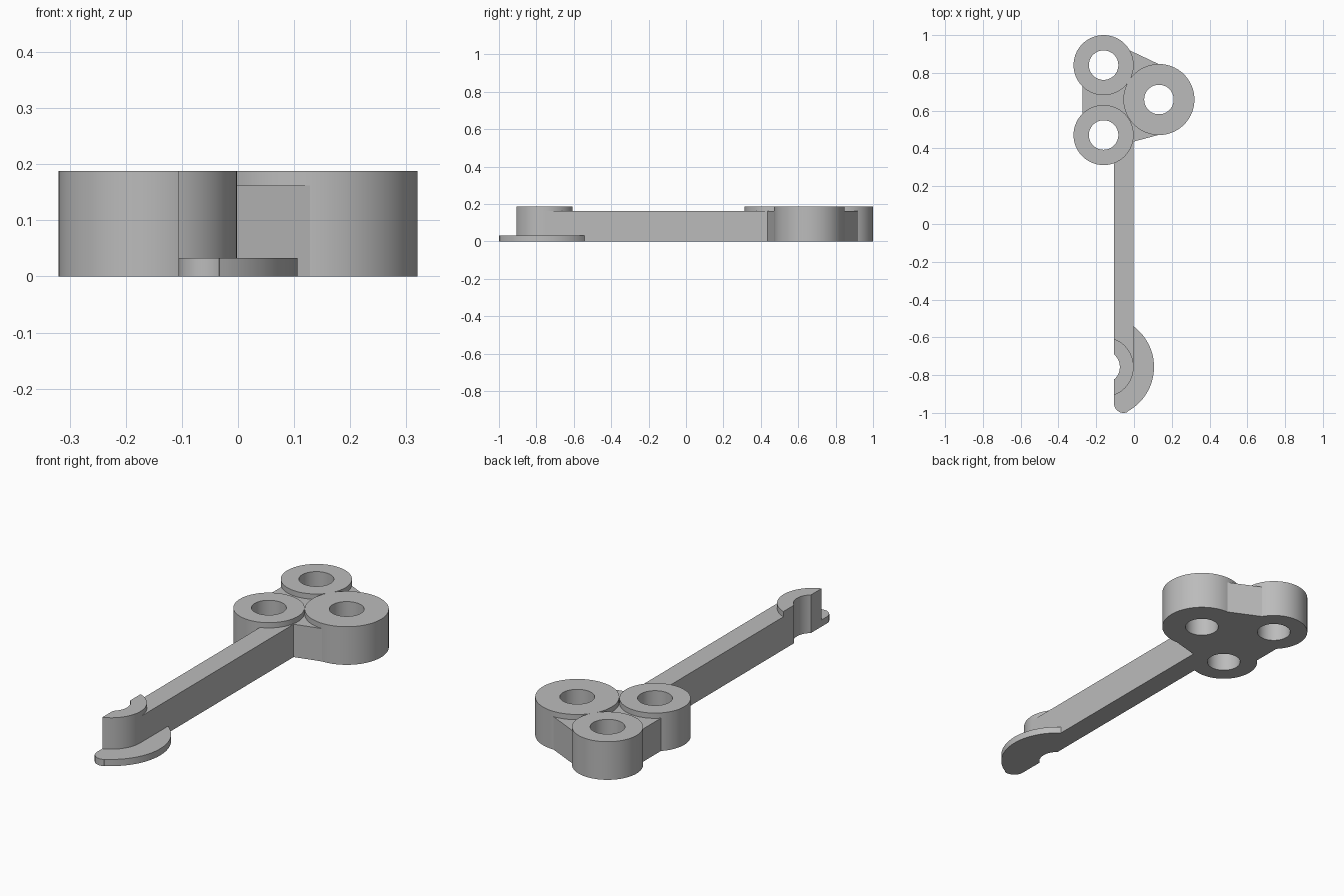
import bpy
import bmesh
from math import cos, sin, radians, asin, acos, degrees, atan2

cube = bpy.data.objects.get("Cube")
if cube:
    bpy.data.objects.remove(cube, do_unlink=True)

grey = bpy.data.materials.new("plain_grey")
grey.use_nodes = True
colour = (0.5, 0.5, 0.5, 1)
grey.diffuse_color = colour
grey.node_tree.nodes["Principled BSDF"].inputs["Base Color"].default_value = colour

FULL, LOW, THIN = 0.188, 0.162, 0.033   # part heights
HOLE = 0.078


def arc(centre, radius, start, end, steps=48):
    """Points along an arc, angles in degrees."""
    angles = [radians(start + (end - start) * i / steps) for i in range(steps + 1)]
    return [(centre[0] + radius * cos(a), centre[1] + radius * sin(a)) for a in angles]


def finish(name, bm):
    bmesh.ops.recalc_face_normals(bm, faces=bm.faces)
    mesh = bpy.data.meshes.new(name)
    bm.to_mesh(mesh)
    bm.free()
    mesh.materials.append(grey)
    obj = bpy.data.objects.new(name, mesh)
    bpy.context.collection.objects.link(obj)
    bpy.ops.object.select_all(action="DESELECT")
    obj.select_set(True)
    bpy.context.view_layer.objects.active = obj
    bpy.ops.object.shade_smooth_by_angle(angle=radians(30))


def prism(name, outline, height):
    """Closed outline raised from the ground."""
    bm = bmesh.new()
    base = bm.faces.new([bm.verts.new((x, y, 0)) for x, y in outline])
    top = bmesh.ops.extrude_face_region(bm, geom=[base], use_keep_orig=True)
    verts = [v for v in top["geom"] if isinstance(v, bmesh.types.BMVert)]
    bmesh.ops.translate(bm, vec=(0, 0, height), verts=verts)
    finish(name, bm)


def tube(name, centre, outer, inner, height, steps=96):
    """Upright ring with a through hole."""
    bm = bmesh.new()
    section = [(outer, 0), (outer, height), (inner, height), (inner, 0)]
    loops = [[bm.verts.new((x, y, z)) for x, y in arc(centre, r, 0, 360, steps)[:-1]]
             for r, z in section]
    for k in range(4):
        a, b = loops[k], loops[(k + 1) % 4]
        for i in range(steps):
            j = (i + 1) % steps
            bm.faces.new((a[i], a[j], b[j], b[i]))
    finish(name, bm)


# Three bored bosses at the head
back, front, side = (-0.161, 0.841), (-0.161, 0.471), (0.132, 0.659)
tube("back_boss", back, 0.159, HOLE, FULL)
tube("front_boss", front, 0.159, HOLE, FULL)
tube("side_boss", side, 0.188, HOLE, FULL)

# Lower web joining the bosses, its hidden edges buried in their walls
web = arc(back, 0.13, 60, -149) + arc(front, 0.13, 149, -20)
web += [(side[0], side[1] - 0.187)] + arc(side, 0.13, -100, -260)
web += [(side[0], side[1] + 0.187)]
prism("head_web", web, LOW)

# Straight arm, both ends buried in the neighbouring parts
left, right = -0.106, -0.002
prism("arm", [(left, 0.36), (right, 0.46), (right, -0.757), (left, -0.66)], LOW)

# Cut-off hub at the foot of the arm
hub = (-0.161, -0.757)
BORE = 0.086
outer_cut = degrees(acos((left - hub[0]) / 0.159))
bore_cut = degrees(acos((left - hub[0]) / BORE))
prism("hook_hub", arc(hub, 0.159, outer_cut, -outer_cut)
      + arc(hub, BORE, -bore_cut, bore_cut), FULL)

# Thin flange round the hub with a rounded tip
RIM, TIP = 0.267, 0.051
tip = (left + TIP, -1 + TIP)
join = degrees(atan2(tip[1] - hub[1], tip[0] - hub[0]))
rim_start = degrees(acos((right - hub[0]) / RIM))
flange = arc(hub, RIM, rim_start, join) + arc(tip, TIP, join, -180, 24)[1:]
flange += arc(hub, BORE, -bore_cut, bore_cut) + [(left, -0.62), (right, -0.62)]
prism("hook_flange", flange, THIN)
